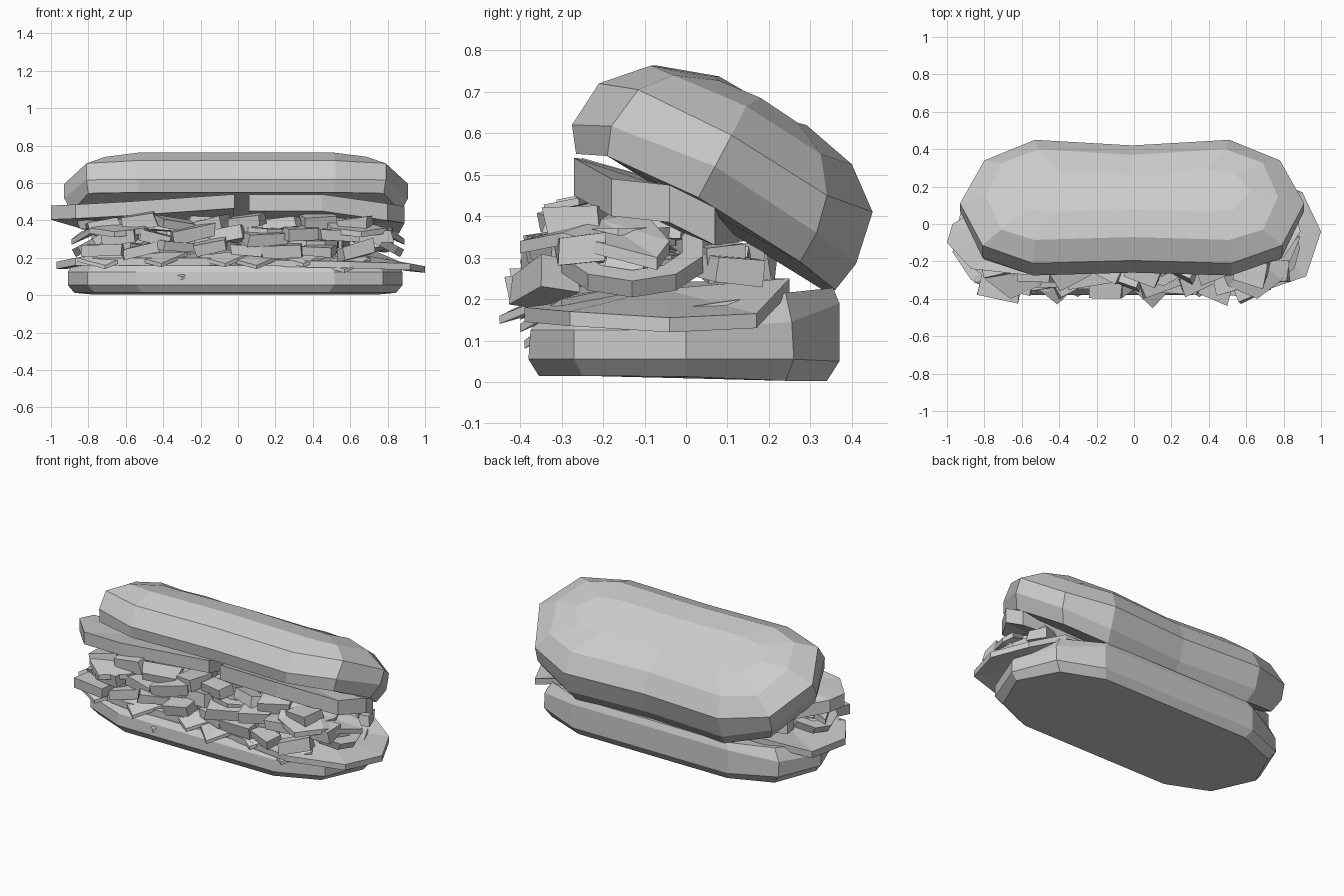
import bpy
import bmesh
import math
import random
from mathutils import Euler, Matrix, Vector

default_cube = bpy.data.objects.get("Cube")
if default_cube:
    bpy.data.objects.remove(default_cube, do_unlink=True)

random.seed(7)

# One plain colour for the whole sandwich
grey = bpy.data.materials.new("plain_grey")
grey.use_nodes = True
grey.diffuse_color = (0.6, 0.6, 0.6, 1)
grey.node_tree.nodes["Principled BSDF"].inputs["Base Color"].default_value = (0.6, 0.6, 0.6, 1)


def finish(name, bm):
    """Turn a bmesh into a flat shaded object."""
    bmesh.ops.recalc_face_normals(bm, faces=bm.faces)
    mesh = bpy.data.meshes.new(name)
    bm.to_mesh(mesh)
    bm.free()
    mesh.materials.append(grey)
    obj = bpy.data.objects.new(name, mesh)
    bpy.context.collection.objects.link(obj)
    return obj


def bun(name, rings, shift, pinch):
    """Loft mirrored rings; each ring has half widths and (y, z) stations from front to back."""
    bm = bmesh.new()
    loops = []
    for widths, stations in rings:
        right = [Vector((x + shift, y, z)) for x, (y, z) in zip(widths, stations)]
        left = [Vector((shift * 2 - p.x, p.y, p.z)) for p in right]
        middle_back = (right[-1] + left[-1]) / 2 - Vector((0, pinch, 0))
        middle_front = (right[0] + left[0]) / 2 + Vector((0, pinch / 2, 0))
        points = right + [middle_back] + left[::-1] + [middle_front]
        loops.append([bm.verts.new(p) for p in points])
    count = len(loops[0])
    for low, high in zip(loops, loops[1:]):
        for i in range(count):
            j = (i + 1) % count
            bm.faces.new((low[i], low[j], high[j], high[i]))
    bm.faces.new(loops[0])
    bm.faces.new(loops[-1])
    return finish(name, bm)


def slice_piece(name, outline, thickness, crown=0.0):
    """Irregular slab with its upper rim on the outline and a raised centre."""
    bm = bmesh.new()
    top = [bm.verts.new(p) for p in outline]
    low = [bm.verts.new(Vector(p) - Vector((0, 0, thickness))) for p in outline]
    middle = sum((v.co for v in top), Vector()) / len(top) + Vector((0, 0, crown))
    hub = bm.verts.new(middle)
    base = bm.verts.new(middle - Vector((0, 0, thickness)))
    for i in range(len(top)):
        j = (i + 1) % len(top)
        bm.faces.new((top[i], top[j], hub))
        bm.faces.new((low[j], low[i], base))
        bm.faces.new((top[j], top[i], low[i], low[j]))
    return finish(name, bm)


def onion_ring(name, centre, tilt, radius, height=0.045, sides=10):
    """Low sided ring with a square section."""
    bm = bmesh.new()
    turn = Euler(tilt).to_matrix()
    sections = []
    for i in range(sides):
        angle = math.tau * i / sides
        section = []
        for r, z in ((radius, -height), (radius, 0), (radius * 0.7, 0), (radius * 0.7, -height)):
            local = Vector((r * math.cos(angle), r * math.sin(angle), z))
            section.append(bm.verts.new(turn @ local + Vector(centre)))
        sections.append(section)
    for i, a in enumerate(sections):
        b = sections[(i + 1) % sides]
        for k in range(4):
            m = (k + 1) % 4
            bm.faces.new((a[k], b[k], b[m], a[m]))
    return finish(name, bm)


def chunk(name, centre, size, spin):
    """Rough chopped block."""
    bm = bmesh.new()
    bmesh.ops.create_cube(bm, size=1)
    for v in bm.verts:
        v.co *= random.uniform(0.85, 1.1)
    bmesh.ops.scale(bm, vec=size, verts=bm.verts)
    bmesh.ops.transform(bm, verts=bm.verts,
                        matrix=Matrix.Translation(centre) @ Euler(spin).to_matrix().to_4x4())
    return finish(name, bm)


# Lower bun, rising towards the back
wide = (0.53, 0.79, 0.895, 0.79, 0.53)
narrow = (0.5, 0.75, 0.86, 0.75, 0.5)
bun("bottom_bun", [
    (narrow, ((-.355, .015), (-.25, .015), (0, .013), (.24, .003), (.34, .003))),
    (wide, ((-.38, .055), (-.27, .055), (0, .055), (.26, .055), (.37, .05))),
    (wide, ((-.375, .125), (-.27, .125), (0, .125), (.255, .145), (.37, .19))),
    (narrow, ((-.35, .16), (-.25, .165), (0, .18), (.24, .215), (.355, .227))),
], -0.015, 0)

# Upper bun, tipped open towards the front
full = (0.53, 0.8, 0.92, 0.79, 0.52)
bun("top_bun", [
    ((.52, .79, .88, .75, .5), ((-.265, .55), (-.19, .545), (.03, .445), (.275, .29), (.36, .222))),
    (full, ((-.275, .62), (-.18, .617), (.07, .52), (.315, .36), (.41, .285))),
    (full, ((-.21, .72), (-.115, .705), (.11, .595), (.34, .45), (.45, .41))),
    ((.52, .7, .78, .7, .5), ((-.085, .763), (-.03, .74), (.145, .665), (.325, .55), (.4, .525))),
    ((.4, .55, .63, .55, .4), ((.065, .737), (.08, .727), (.18, .685), (.27, .625), (.29, .62))),
], -0.01, 0.03)

# Lower flat slices sticking out at both ends
slice_piece("lower_slice_left", [
    (.1, -.34, .19), (.6, -.39, .18), (.92, -.28, .17), (1, -.04, .155),
    (.9, .17, .165), (.7, .25, .25), (.1, .24, .25)], .035, .03)
slice_piece("lower_slice_right", [
    (.05, -.33, .2), (-.5, -.36, .2), (-.87, -.3, .2), (-.97, -.15, .18),
    (-.92, .1, .18), (-.7, .24, .25), (.05, .24, .25)], .04, .03)

# Pointed leaf tips along the front
tips = [(-.71, -.37, .16), (-.41, -.43, .17), (-.3, -.39, .1), (-.07, -.4, .17),
        (.1, -.45, .16), (.35, -.39, .17), (.57, -.4, .14)]
for i, tip in enumerate(tips):
    x, y, z = tip
    slice_piece(f"leaf_tip_{i}", [
        tip, (x + .14, -.3, z + .06), (x + .04, -.15, .23), (x - .15, -.31, z + .04)], .02, .02)

# Drooping leaves at the two ends
for side, label in ((1, "left"), (-1, "right")):
    slice_piece(f"upper_leaf_{label}", [
        (side * .5, -.33, .36), (side * .66, -.4, .34), (side * .79, -.3, .36), (side * .89, -.07, .3),
        (side * .84, -.04, .34), (side * .66, -.1, .41), (side * .45, -.2, .42)], .03, .03)
    onion_ring(f"end_ring_{label}", (side * .73, -.13, .33), (0, side * .5, 0), .18)
    chunk(f"end_block_{label}", (side * .72, .09, .29), (.1, .1, .09), (.1, .1, .2))

# Rings inside the filling
for i in range(6):
    onion_ring(f"ring_{i}", (-.62 + i * .25, -.16, .3 + .07 * (i % 2)),
               (random.uniform(-.1, .2), random.uniform(-.2, .2), i), random.uniform(.14, .18))

# Chopped filling in layered rows: front y, height, number of pieces
rows = [(-.32, .25, 8), (-.28, .32, 8), (-.24, .385, 8), (-.1, .28, 6), (-.05, .37, 6), (.1, .29, 6)]
for r, (y, z, pieces) in enumerate(rows):
    for i in range(pieces):
        x = -.72 + 1.44 * (i + .5 * (r % 2)) / (pieces - .5)
        chunk(f"filling_{r}_{i}", (x, y + random.uniform(-.03, .03), z + random.uniform(-.015, .015)),
              (random.uniform(.16, .24), random.uniform(.08, .14), random.uniform(.05, .08)),
              (random.uniform(-.2, .2), random.uniform(-.25, .25), random.uniform(-.5, .5)))

# Thick slices tucked under the upper bun
slice_piece("upper_slice_right", [
    (-.02, -.25, .54), (-.6, -.27, .5), (-.87, -.24, .485), (-1, -.1, .48),
    (-.97, 0, .47), (-.8, .1, .42), (-.03, .14, .43)], .075)
slice_piece("upper_slice_left", [
    (.06, -.26, .54), (.45, -.27, .54), (.8, -.18, .49), (.89, -.04, .475),
    (.86, .07, .42), (.06, .14, .43)], .09)
